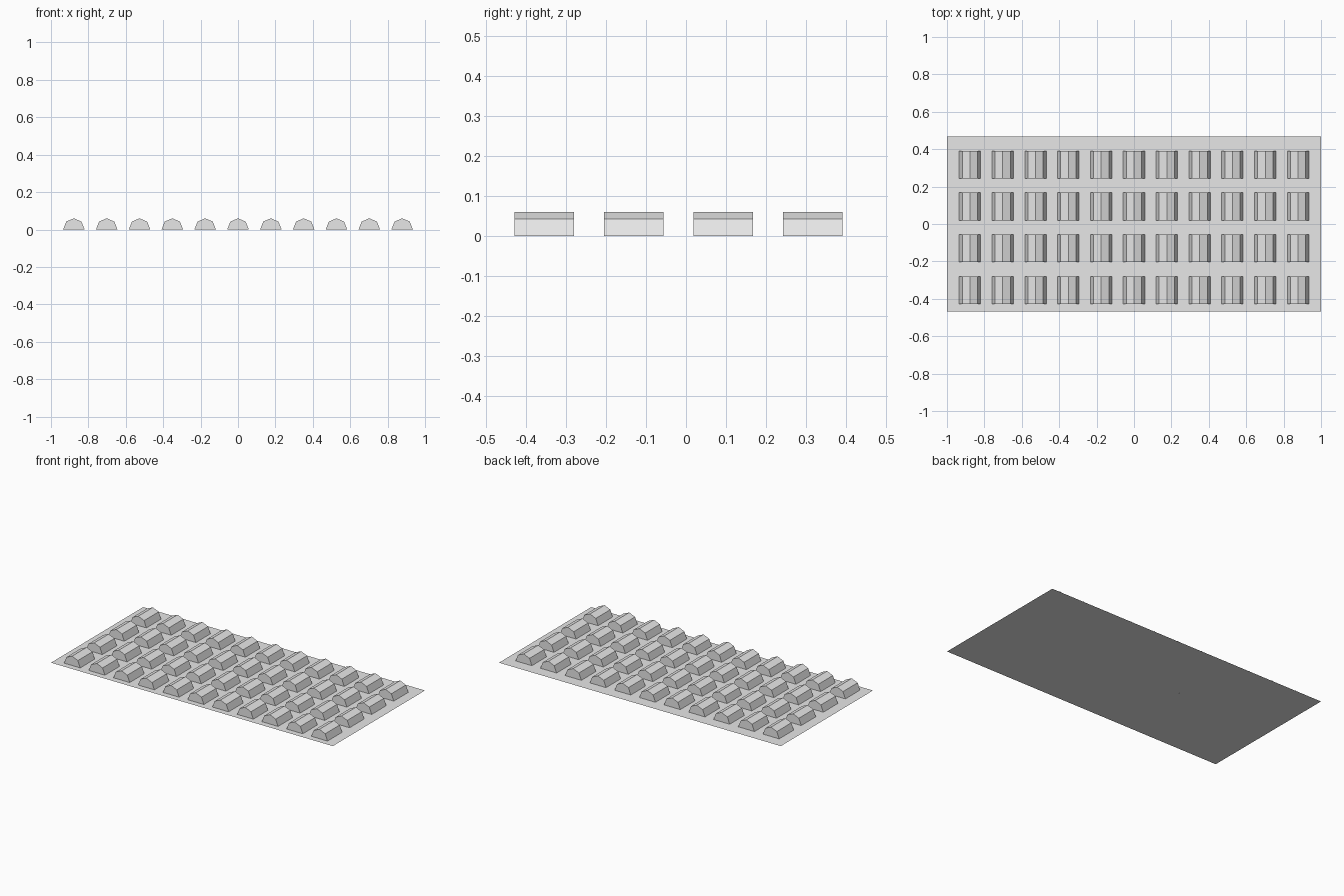
import bpy
import bmesh
from math import cos, sin, pi

cube = bpy.data.objects.get("Cube")
if cube:
    bpy.data.objects.remove(cube, do_unlink=True)

COLUMNS, ROWS = 11, 4
STEP_X, STEP_Y = 0.1755, 0.2237
ROW_OFFSET = -0.0185            # rows sit slightly towards the front
RADIUS, HEIGHT, LENGTH = 0.0575, 0.06, 0.148
SEGMENTS = 4

grey = bpy.data.materials.new("light_grey")
grey.use_nodes = True
colour = (0.8, 0.8, 0.8, 1)
grey.diffuse_color = colour
grey.node_tree.nodes["Principled BSDF"].inputs["Base Color"].default_value = colour


def make_mesh(name, bm):
    mesh = bpy.data.meshes.new(name)
    bm.to_mesh(mesh)
    bm.free()
    mesh.materials.append(grey)
    return mesh


def place(name, mesh, location=(0, 0, 0)):
    obj = bpy.data.objects.new(name, mesh)
    obj.location = location
    bpy.context.collection.objects.link(obj)


# Flat ground sheet
bm = bmesh.new()
bmesh.ops.create_grid(bm, x_segments=1, y_segments=1, size=1)
bmesh.ops.scale(bm, vec=(1, 0.467, 1), verts=bm.verts)
place("ground_sheet", make_mesh("ground_sheet", bm))

# Arched hut: half-octagon profile with closed ends, open underneath
bm = bmesh.new()
front, back = [
    [bm.verts.new((RADIUS * cos(pi * i / SEGMENTS), y, HEIGHT * sin(pi * i / SEGMENTS)))
     for i in range(SEGMENTS + 1)]
    for y in (-LENGTH / 2, LENGTH / 2)
]
bm.faces.new(front)
bm.faces.new(back[::-1])
for i in range(SEGMENTS):
    bm.faces.new((front[i + 1], front[i], back[i], back[i + 1]))
hut_mesh = make_mesh("hut", bm)

# Rows of huts sharing one mesh
for row in range(ROWS):
    for column in range(COLUMNS):
        x = (column - (COLUMNS - 1) / 2) * STEP_X
        y = (row - (ROWS - 1) / 2) * STEP_Y + ROW_OFFSET
        place(f"hut_row{row + 1}_{column + 1}", hut_mesh, (x, y, 0))
